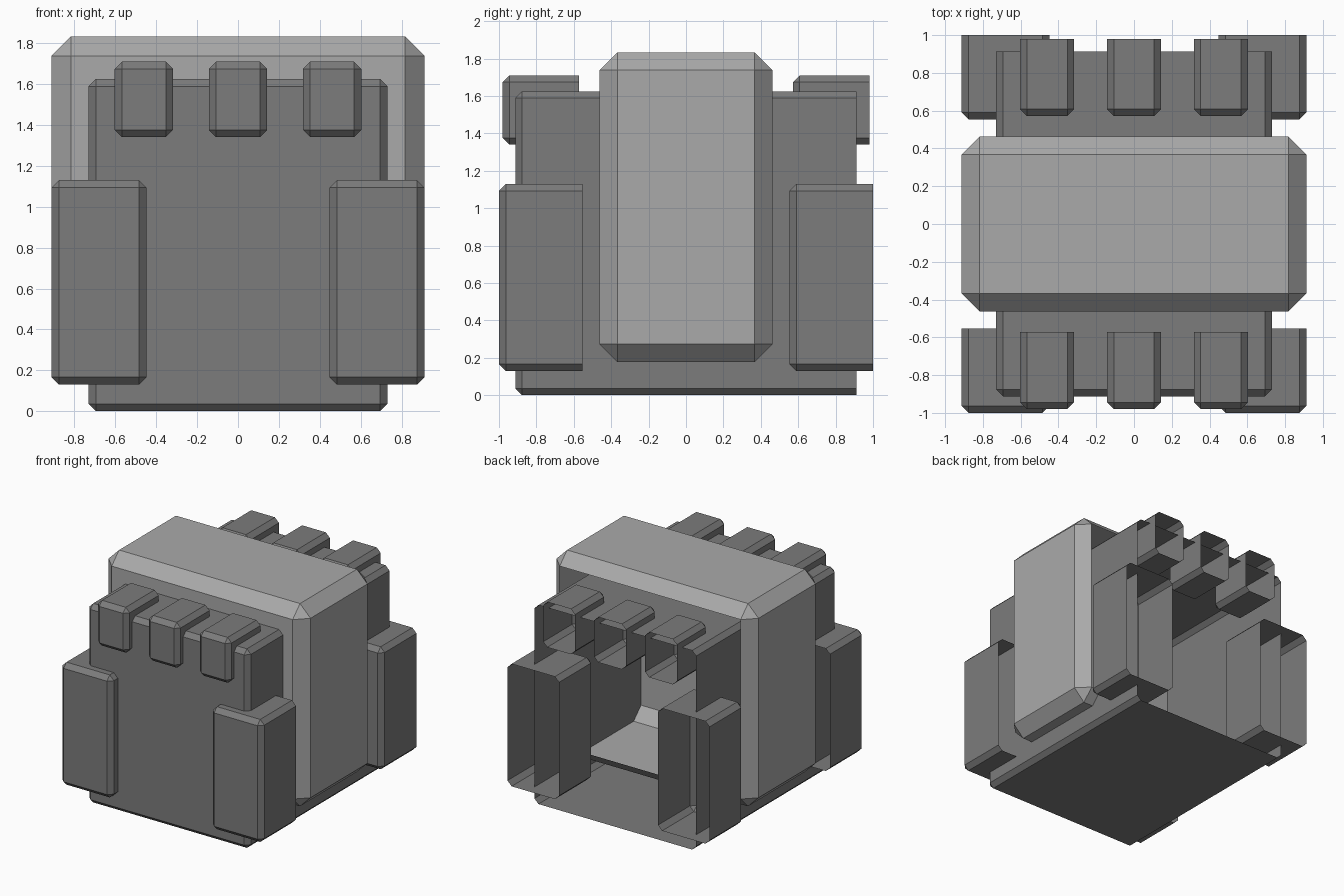
import bpy, bmesh

if "Cube" in bpy.data.objects:
    bpy.data.objects.remove(bpy.data.objects["Cube"])


def grey(name, v):
    m = bpy.data.materials.new(name)
    m.diffuse_color = (v, v, v, 1)
    m.use_nodes = True
    m.node_tree.nodes["Principled BSDF"].inputs["Base Color"].default_value = m.diffuse_color
    return m


DARK = grey("dark_grey", 0.2)
LIGHT = grey("light_grey", 0.4)


def open_box(name, lo, hi, bevel, mat, bevel_back=False):
    """Chamfered box from corner lo to corner hi with its +y face missing."""
    bm = bmesh.new()
    bmesh.ops.create_cube(bm, size=1)
    for v in bm.verts:
        v.co = [hi[i] if v.co[i] > 0 else lo[i] for i in range(3)]

    def remove_back():
        back = [f for f in bm.faces if all(abs(v.co.y - hi[1]) < 1e-5 for v in f.verts)]
        bmesh.ops.delete(bm, geom=back, context='FACES')

    def chamfer():
        edges = [e for e in bm.edges if not e.is_boundary]
        bmesh.ops.bevel(bm, geom=edges, offset=bevel, segments=1,
                        affect='EDGES', clamp_overlap=True)

    for step in ((chamfer, remove_back) if bevel_back else (remove_back, chamfer)):
        step()
    # Keep the open rim exactly on the back plane
    if not bevel_back:
        for v in bm.verts:
            if v.is_boundary:
                v.co.y = hi[1]
    me = bpy.data.meshes.new(name)
    bm.to_mesh(me)
    bm.free()
    me.materials.append(mat)
    ob = bpy.data.objects.new(name, me)
    bpy.context.collection.objects.link(ob)
    return ob


# Main body shell, open at the back
open_box("body", (-0.73, -0.912, 0), (0.73, 0.912, 1.625), 0.036, DARK)

# Wide central band with large chamfers all round
open_box("central_band", (-0.912, -0.462, 0.178), (0.912, 0.462, 1.833), 0.095, LIGHT, True)

# Front and back rows repeat the same parts, all opening towards +y
for row, y_post, y_tooth in (("front", -1.0, -0.98), ("back", 0.553, 0.572)):
    # Corner posts
    for side, x in (("left", -0.912), ("right", 0.447)):
        open_box(f"{row}_{side}_post", (x, y_post, 0.13),
                 (x + 0.465, y_post + 0.447, 1.13), 0.037, DARK)
    # Three top blocks
    for i in range(3):
        x = (i - 1) * 0.46
        open_box(f"{row}_top_block_{i + 1}", (x - 0.143, y_tooth, 1.34),
                 (x + 0.143, y_tooth + 0.408, 1.71), 0.036, DARK)
